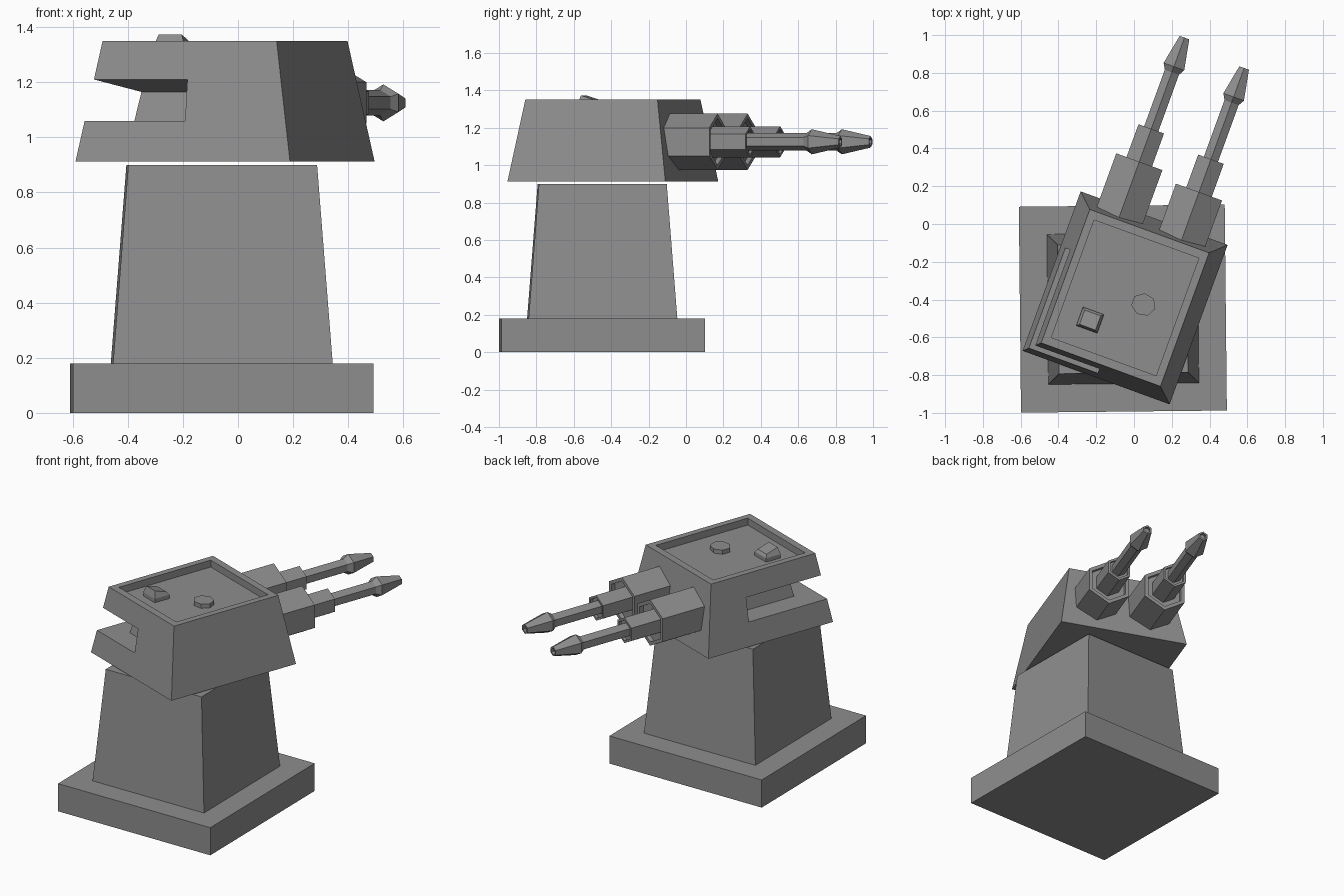
import bpy, bmesh, math
from mathutils import Matrix, Vector

if "Cube" in bpy.data.objects:
    bpy.data.objects.remove(bpy.data.objects["Cube"])

BASE = Matrix.Translation((-0.059, -0.448, 0)) @ Matrix.Rotation(math.radians(0.6), 4, 'Z')
HEAD = Matrix.Translation((-0.047, -0.391, 0)) @ Matrix.Rotation(math.radians(-20), 4, 'Z')

GREY = bpy.data.materials.new("dark_grey")
GREY.diffuse_color = (0.27, 0.27, 0.27, 1)
GREY.use_nodes = True
GREY.node_tree.nodes["Principled BSDF"].inputs["Base Color"].default_value = GREY.diffuse_color


def finish(name, bm):
    bmesh.ops.recalc_face_normals(bm, faces=bm.faces)
    mesh = bpy.data.meshes.new(name)
    bm.to_mesh(mesh)
    bm.free()
    mesh.materials.append(GREY)
    ob = bpy.data.objects.new(name, mesh)
    bpy.context.collection.objects.link(ob)
    return ob


def loft(name, rings, matrix):
    """Closed solid skinned through rings with equal point counts."""
    bm = bmesh.new()
    loops = [[bm.verts.new(matrix @ Vector(p)) for p in r] for r in rings]
    n = len(loops[0])
    for a, b in zip(loops, loops[1:]):
        for i in range(n):
            j = (i + 1) % n
            bm.faces.new((a[i], a[j], b[j], b[i]))
    bm.faces.new(loops[0][::-1])
    bm.faces.new(loops[-1])
    return finish(name, bm)


def hull(name, points):
    bm = bmesh.new()
    for p in points:
        bm.verts.new(HEAD @ Vector(p))
    bmesh.ops.convex_hull(bm, input=bm.verts)
    return finish(name, bm)


def rect(w, d, z, x=0, y=0):
    return [(x + sx * w / 2, y + sy * d / 2, z)
            for sx, sy in ((-1, -1), (1, -1), (1, 1), (-1, 1))]


def cut(target, cutter):
    mod = target.modifiers.new("cut", 'BOOLEAN')
    mod.operation = 'DIFFERENCE'
    mod.solver = 'EXACT'
    mod.object = cutter
    bpy.context.view_layer.objects.active = target
    bpy.ops.object.modifier_apply(modifier=mod.name)
    bpy.data.objects.remove(cutter)


# base slab and tapered pedestal
loft("base_slab", [rect(1.09, 1.09, 0), rect(1.09, 1.09, 0.18)], BASE)
loft("pedestal", [rect(0.797, 0.795, 0.18), rect(0.685, 0.683, 0.9)], BASE)

# tapered turret head
head = loft("turret_head", [rect(0.828, 0.898, 0.913), rect(0.672, 0.752, 1.35)], HEAD)

# shallow tray in the roof
cut(head, loft("tray_cutter", [rect(0.59, 0.662, 1.305), rect(0.59, 0.662, 1.45)], HEAD))

# viewing slot wrapping the front-left corner, ceiling sloping down inwards;
# the front cutter overlaps the side one slightly so no sliver stays at the mitre
xo, yo, zo = -0.51, -0.55, 1.26                    # outer corner
xb, yb, xt, yt = -0.246, -0.286, -0.226, -0.266    # inner corner, floor and ceiling


def corner(dx):
    return [(xo + dx, yo, 1.06), (xo + dx, yo, zo),
            (xb + dx, yb, 1.06), (xt + dx, yt, 1.165)]


cut(head, hull("side_slot_cutter", corner(0) + [
    (xo, 0.14, 1.06), (xo, 0.14, zo), (xb, 0.14, 1.06), (xt, 0.14, 1.165)]))
cut(head, hull("front_slot_cutter", corner(-0.006) + [
    (0.0, yo, 1.06), (0.0, yo, zo), (0.0, yb, 1.06), (0.0, yt, 1.165)]))

# twin six-sided guns: sleeve, collar, barrel, flared muzzle (right one recoiled)
PROFILE = [(0.30, 0.15), (0.703, 0.15), (0.703, 0.125), (0.675, 0.125),
           (0.675, 0.083), (0.888, 0.083), (0.888, 0.067), (0.87, 0.067),
           (0.87, 0.046), (1.207, 0.046), (1.239, 0.067), (1.402, 0.031),
           (1.402, 0.02), (1.382, 0.02)]
for name, x, shift in (("left_gun", -0.176, 0.0), ("right_gun", 0.176, -0.043)):
    rings = [[(x + r * math.sin(k * math.pi / 3), y + shift,
               1.125 + r * math.cos(k * math.pi / 3)) for k in range(6)]
             for y, r in PROFILE]
    loft(name, rings, HEAD)

# roof hatch: low faceted disc
disc = [[(0.104 + 0.066 * math.cos(k * math.tau / 7),
          0.06 * math.sin(k * math.tau / 7), z) for k in range(7)]
        for z in (1.30, 1.332)]
loft("roof_hatch", disc, HEAD)

# roof sensor: small box with a slanted top
top = [(x, y, 1.373 if y < -0.174 else 1.348)
       for x, y, _ in rect(0.09, 0.08, 0, -0.134, -0.174)]
loft("roof_sensor", [rect(0.118, 0.105, 1.30, -0.134, -0.174),
                     rect(0.118, 0.105, 1.33, -0.134, -0.174), top], HEAD)
